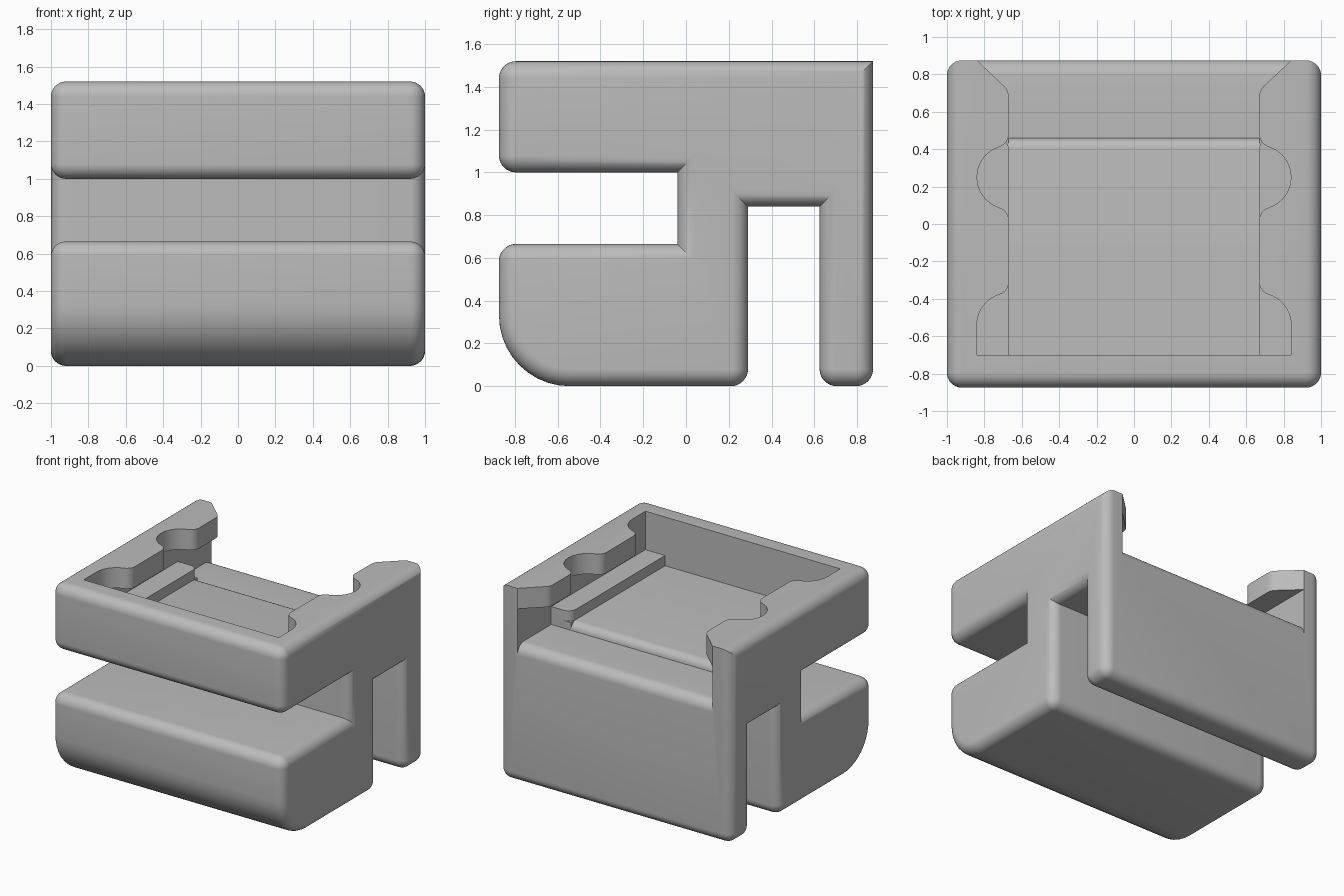
import bpy
import bmesh
from math import sin, cos, pi, radians, atan2, hypot
from mathutils import Vector

if "Cube" in bpy.data.objects:
    bpy.data.objects.remove(bpy.data.objects["Cube"], do_unlink=True)

R = 0.08            # general edge radius
TOP = 1.52
LIP_BOTTOM = 1.36   # underside of the retaining lips
RAIL_TOP = 1.22
FLOOR = 1.14
BACK_FLOOR = 1.08
WIDE, NARROW = 0.84, 0.67
FRONT = -0.70       # front wall of the pocket
OUT = 1.1           # beyond the back face

grey = bpy.data.materials.new("light grey plastic")
grey.use_nodes = True
grey.diffuse_color = (0.5, 0.5, 0.5, 1)
grey.node_tree.nodes["Principled BSDF"].inputs["Base Color"].default_value = (0.5, 0.5, 0.5, 1)


def make_object(name, bm):
    bmesh.ops.remove_doubles(bm, verts=bm.verts[:], dist=0.0005)
    bmesh.ops.recalc_face_normals(bm, faces=bm.faces[:])
    mesh = bpy.data.meshes.new(name)
    bm.to_mesh(mesh)
    bm.free()
    mesh.materials.append(grey)
    obj = bpy.data.objects.new(name, mesh)
    bpy.context.collection.objects.link(obj)
    return obj


def loft(name, rings):
    """Join matching closed rings and cap both ends."""
    bm = bmesh.new()
    loops = [[bm.verts.new(p) for p in ring] for ring in rings]
    for a, b in zip(loops, loops[1:]):
        for i in range(len(a)):
            bm.faces.new((a[i - 1], a[i], b[i], b[i - 1]))
    bm.faces.new(loops[0])
    bm.faces.new(loops[-1])
    return make_object(name, bm)


def arc(cx, cy, r, start, end, n=10):
    return [(cx + r * cos(start + (end - start) * i / n),
             cy + r * sin(start + (end - start) * i / n)) for i in range(n + 1)]


def side_ring(corners, x, inset):
    """Square-cornered outline, filleted and shrunk inward by inset."""
    ring = []
    for i, (y, z, r) in enumerate(corners):
        p = Vector((y, z))
        before = (p - Vector(corners[i - 1][:2])).normalized()
        after = (Vector(corners[(i + 1) % len(corners)][:2]) - p).normalized()
        n1, n2 = Vector((-before.y, before.x)), Vector((-after.y, after.x))
        if r == 0:
            pts = [p + inset * (n1 + n2)]
        else:
            c = p + r * (n1 + n2)
            pts = [c - (r - inset) * (n1 * cos(k * pi / 20) + n2 * sin(k * pi / 20))
                   for k in range(11)]
        ring += [(x, q.x, q.y) for q in pts]
    return ring


# Main body: side outline swept across x with rounded ends
outline = [(-0.875, 0, 0.33), (0.29, 0, R), (0.29, 0.84, 0), (0.625, 0.84, 0),
           (0.625, 0, R), (0.875, 0, R), (0.875, TOP, 0), (-0.875, TOP, R),
           (-0.875, 1.0, R), (-0.04, 1.0, 0), (-0.04, 0.665, 0), (-0.875, 0.665, R)]
steps = [k * pi / 16 for k in range(9)]
half = [(1 - R + R * cos(t), R * (1 - sin(t))) for t in steps]
stations = half + [(-x, d) for x, d in reversed(half)]
body = loft("clip_body", [side_ring(outline, x, d) for x, d in stations])


def plan_cut(name, right_side, lo, hi):
    """Mirrored plan outline, cut between two heights."""
    pts = right_side + [(-x, y) for x, y in reversed(right_side)]
    return loft(name, [[(x, y, z) for x, y in pts] for z in (lo, hi)])


def side_cut(name, pts, w):
    return loft(name, [[(x, y, z) for y, z in pts] for x in (-w, w)])


# Lip outline: two round lobes blended into the straight lip edge
lobe_r, blend_r = WIDE - NARROW, 0.07
drop = ((lobe_r + blend_r) ** 2 - blend_r ** 2) ** 0.5
lean = atan2(drop, blend_r)
front_lobe, back_lobe = -0.54, 0.25


def lobe(cy, start):
    return arc(NARROW, cy, lobe_r, start, lean)


def blend_out(cy):
    return arc(NARROW + blend_r, cy + drop, blend_r, pi + lean, pi, 6)


def blend_in(cy):
    return arc(NARROW + blend_r, cy - drop, blend_r, pi, pi - lean, 6)


lip_edge = ([(WIDE, FRONT)] + lobe(front_lobe, 0) + blend_out(front_lobe)
            + blend_in(back_lobe) + lobe(back_lobe, -lean) + blend_out(back_lobe)
            + arc(NARROW + R, 0.68, R, pi, pi * 0.75, 5)
            + [(WIDE, 0.875), (WIDE, OUT)])

# Rail edge with a rounded back corner
rail_edge = ([(NARROW, FRONT)] + arc(NARROW + 0.06, 0.40, 0.06, pi, pi / 2, 6)
             + [(WIDE, 0.46), (WIDE, OUT)])

# Stepped floor and rounded back sill
sill = arc(0.875 - R, BACK_FLOOR - R, R, pi / 2, 0, 8) + [(OUT, BACK_FLOOR - R)]
step = arc(0.40, BACK_FLOOR, 0.06, pi / 2, 0, 6)
above = 1.3

cutters = [
    plan_cut("lip_cutter", lip_edge, above, TOP + 0.1),
    plan_cut("undercut_cutter", [(WIDE, FRONT), (WIDE, OUT)], RAIL_TOP, LIP_BOTTOM),
    plan_cut("rail_cutter", rail_edge, FLOOR, above),
    side_cut("step_cutter", step + [(0.6, BACK_FLOOR), (0.6, above), (0.40, above)], NARROW),
    side_cut("sill_cutter", [(0.46, BACK_FLOOR)] + sill + [(OUT, above), (0.46, above)], WIDE),
]

bpy.ops.object.select_all(action='DESELECT')
bpy.context.view_layer.objects.active = body
body.select_set(True)
for cutter in cutters:
    cutter.hide_render = True
    mod = body.modifiers.new(cutter.name, 'BOOLEAN')
    mod.operation = 'DIFFERENCE'
    mod.solver = 'EXACT'
    mod.object = cutter
    bpy.ops.object.modifier_apply(modifier=mod.name)
    bpy.data.objects.remove(cutter, do_unlink=True)

bpy.ops.object.shade_smooth_by_angle(angle=radians(30))
